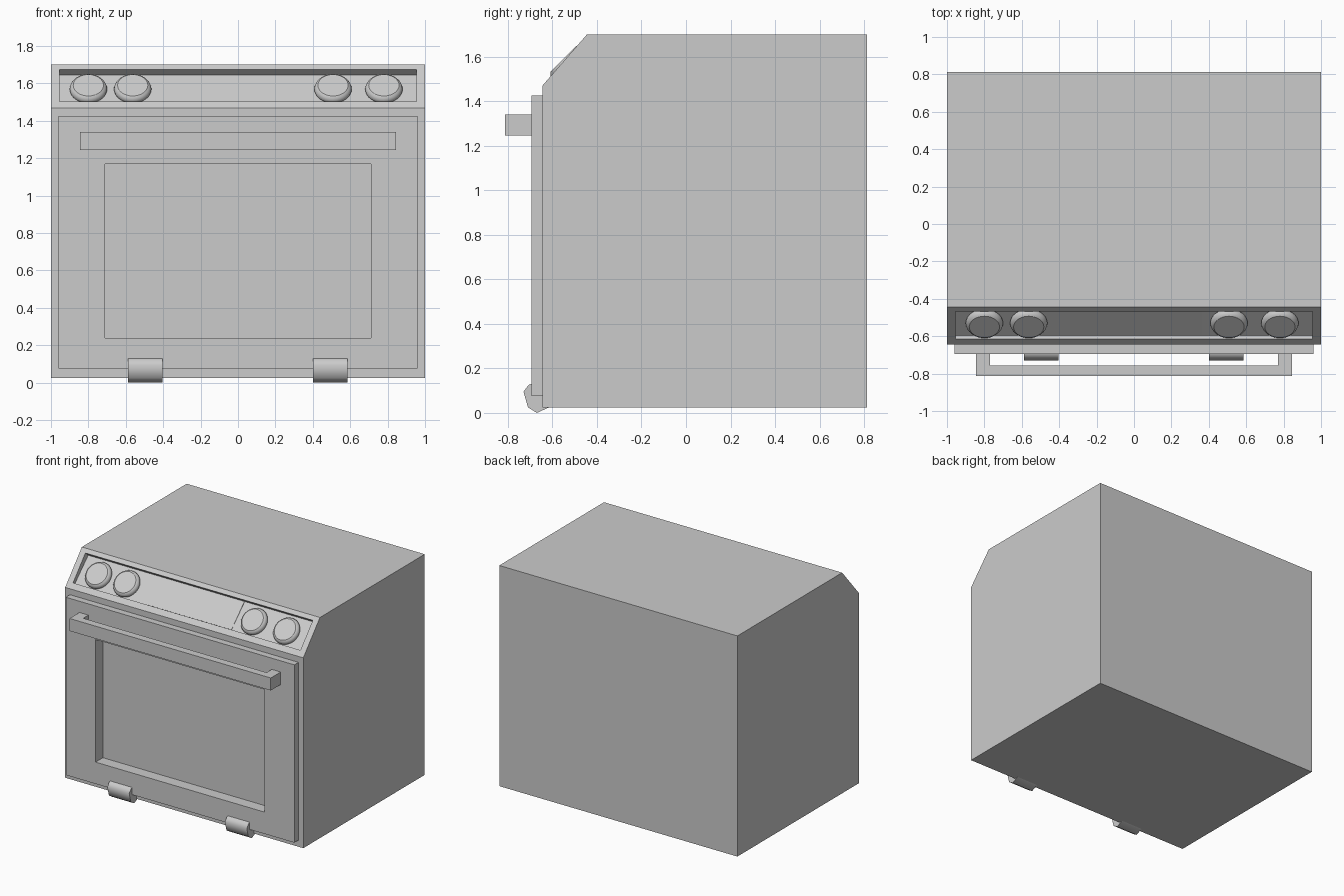
import bpy, bmesh, math
from mathutils import Matrix, Vector

if "Cube" in bpy.data.objects:
    bpy.data.objects.remove(bpy.data.objects["Cube"])


def finish(name, bm):
    bmesh.ops.recalc_face_normals(bm, faces=bm.faces)
    me = bpy.data.meshes.new(name)
    bm.to_mesh(me)
    bm.free()
    ob = bpy.data.objects.new(name, me)
    bpy.context.collection.objects.link(ob)
    return ob


def prism(name, pts, a, b, axis='x'):
    """Extrude a (y,z) profile along x, or an (x,y) profile along z."""
    place = (lambda p: (a, *p)) if axis == 'x' else (lambda p: (*p, a))
    bm = bmesh.new()
    face = bm.faces.new([bm.verts.new(place(p)) for p in pts])
    ext = bmesh.ops.extrude_face_region(bm, geom=[face])
    move = Vector((b - a, 0, 0) if axis == 'x' else (0, 0, b - a))
    bmesh.ops.translate(bm, vec=move, verts=[v for v in ext['geom'] if isinstance(v, bmesh.types.BMVert)])
    return finish(name, bm)


def box(name, x0, x1, y0, y1, z0, z1):
    return prism(name, [(y0, z0), (y1, z0), (y1, z1), (y0, z1)], x0, x1)


def activate(ob):
    bpy.ops.object.select_all(action='DESELECT')
    ob.select_set(True)
    bpy.context.view_layer.objects.active = ob


def cut(ob, cutter):
    cutter.hide_render = True
    mod = ob.modifiers.new("cut", 'BOOLEAN')
    mod.operation = 'DIFFERENCE'
    mod.solver = 'EXACT'
    mod.object = cutter
    activate(ob)
    bpy.ops.object.modifier_apply(modifier=mod.name)


def smooth(ob, degrees):
    activate(ob)
    bpy.ops.object.shade_smooth_by_angle(angle=math.radians(degrees))


# Body with sloped control fascia
body = prism("oven_body", [(-0.645, 0.025), (0.812, 0.025), (0.812, 1.70),
                           (-0.445, 1.70), (-0.645, 1.47)], -1, 1)

# Control panel recess, with a 45 degree floor
panel_cut = prism("panel_cutter", [(-0.595, 1.487), (-0.433, 1.645),
                                   (-0.497, 1.701), (-0.645, 1.531)], -0.955, 0.955)
cut(body, panel_cut)

# Door with window recess running into the body
door = box("oven_door", -0.96, 0.96, -0.695, -0.645, 0.075, 1.425)
window_cut = box("window_cutter", -0.71, 0.71, -0.75, -0.607, 0.24, 1.17)
cut(door, window_cut)
cut(body, window_cut)
for helper in (panel_cut, window_cut):
    bpy.data.objects.remove(helper)

# Door handle: square-section U bar
prism("door_handle", [(-0.845, -0.695), (-0.845, -0.814), (0.845, -0.814), (0.845, -0.695),
                      (0.77, -0.695), (0.77, -0.757), (-0.77, -0.757), (-0.77, -0.695)],
      1.245, 1.34, 'z')

# Knobs: turned profile (radius, height) on the sloped panel
floor_y, floor_z = -0.522, 1.562
tilt = Matrix.Rotation(math.radians(45), 4, 'X')
profile = [(0, -0.006), (0.09, -0.006), (0.098, 0.004), (0.1, 0.012),
           (0.097, 0.023), (0.091, 0.033), (0.081, 0.04), (0, 0.04)]
for i, x in enumerate((-0.80, -0.563, 0.508, 0.78)):
    bm = bmesh.new()
    vs = [bm.verts.new((r, 0, h)) for r, h in profile]
    es = [bm.edges.new(p) for p in zip(vs, vs[1:])]
    bmesh.ops.spin(bm, geom=vs + es, cent=(0, 0, 0), axis=(0, 0, 1),
                   angle=math.tau, steps=32, use_duplicate=False)
    bmesh.ops.remove_doubles(bm, verts=bm.verts, dist=1e-4)
    bm.transform(Matrix.Translation((x, floor_y, floor_z)) @ tilt)
    smooth(finish(f"knob_{i + 1}", bm), 30)

# Display plate between the knobs
bm = bmesh.new()
bmesh.ops.create_cube(bm, size=1)
bm.transform(Matrix.Translation((0.01, -0.514, 1.566)) @ tilt @ Matrix.Diagonal((0.7, 0.215, 0.006, 1)))
finish("display_plate", bm)

# Rounded hinges under the door
hinge = [(-0.73, 0.095), (-0.708, 0.125), (-0.69, 0.132), (-0.64, 0.132), (-0.61, 0.09),
         (-0.61, 0.027), (-0.67, 0.0), (-0.71, 0.025)]
for side, x in (("left", -0.495), ("right", 0.493)):
    smooth(prism(f"hinge_{side}", hinge, x - 0.092, x + 0.092), 62)
